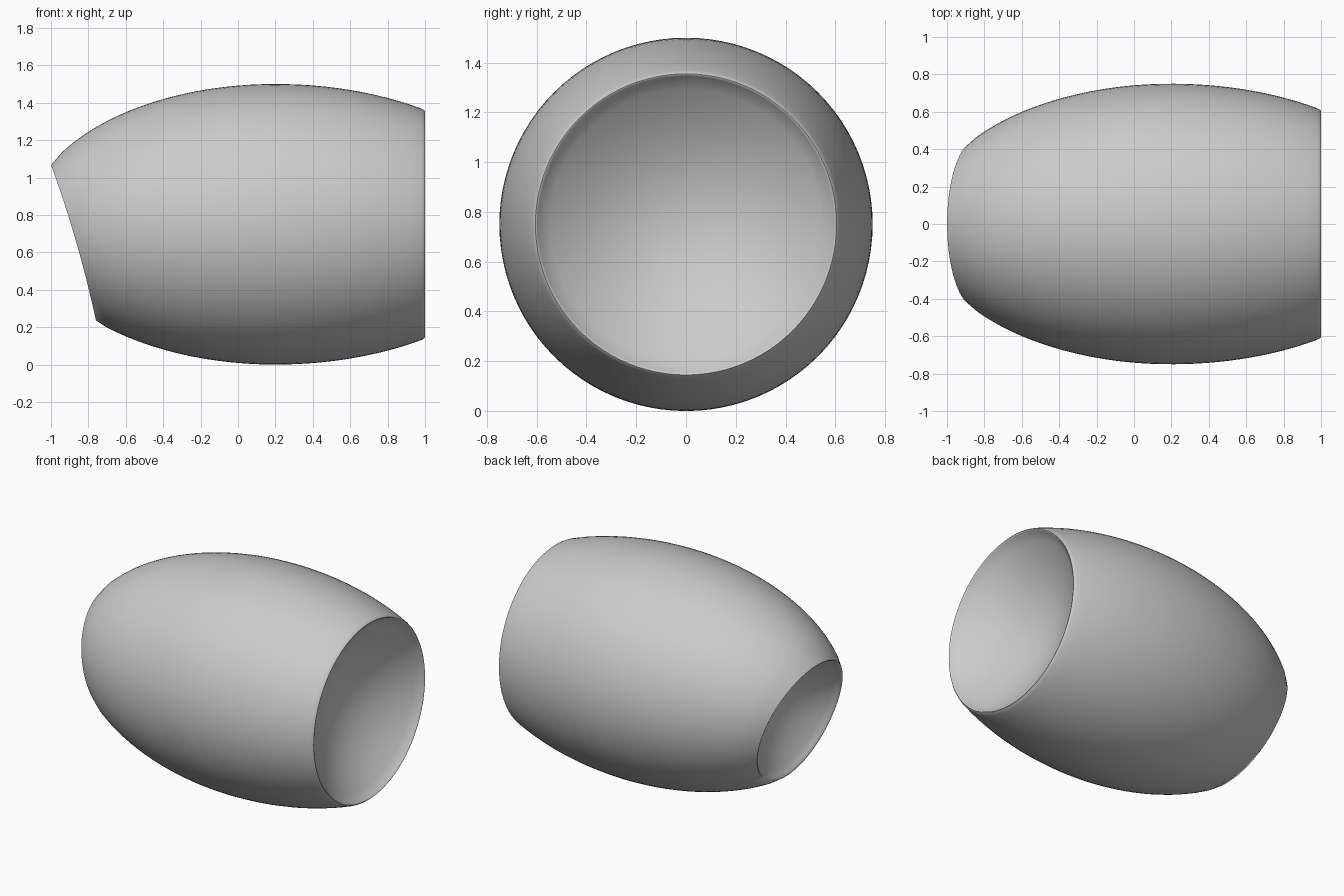
import bpy
import bmesh
from math import sin, cos, pi, sqrt
from mathutils import Vector

SEGMENTS = 96
MID_Z = 0.75      # height of the long axis
WIDEST = 0.2      # x of the widest ring

cube = bpy.data.objects.get("Cube")
if cube:
    bpy.data.objects.remove(cube, do_unlink=True)


def radius(x):
    """Barrel profile: two half ellipses meeting at the widest ring."""
    reach = 1.38 if x > WIDEST else 1.33
    return 0.75 * sqrt(max(0, 1 - ((x - WIDEST) / reach) ** 2))


def point(x, r, angle):
    return Vector((x, r * sin(angle), MID_Z + r * cos(angle)))


def slanted_end(angle):
    """Solve where the slanted, slightly hollow cut meets the barrel."""
    low, high = -1.2, -0.5
    for _ in range(40):
        x = (low + high) / 2
        t = (MID_Z + radius(x) * cos(angle) - 0.24) / 0.83
        cut = -0.76 - 0.24 * t + 0.06 * t * (1 - t)
        low, high = (x, high) if x < cut else (low, x)
    return x


angles = [2 * pi * i / SEGMENTS for i in range(SEGMENTS)]
ends = [slanted_end(a) for a in angles]
rim = [point(x, radius(x), a) for x, a in zip(ends, angles)]
centre = sum(rim, Vector()) / SEGMENTS
inward = Vector((0.96, 0, 0.28))
rings = []

# Slanted dish, from its floor out to a rounded lip
for k in range(1, 13):
    t = k / 12
    rings.append([centre + (p - centre) * 0.95 * t
                  + inward * (0.015 + 0.2 * (1 - t * t)) for p in rim])
rings.append([centre + (p - centre) * 0.965 + inward * 0.003 for p in rim])
rings.append([centre + (p - centre) * 0.985 for p in rim])

# Barrel wall
for k in range(1, 33):
    ring = []
    for x0, a in zip(ends, angles):
        x = x0 + (0.98 - x0) * k / 32
        ring.append(point(x, radius(x), a))
    rings.append(ring)

# Round lip and dish at the wide end
for x, r in ((0.993, 0.612), (1.0, 0.605), (0.998, 0.599), (0.99, 0.595)):
    rings.append([point(x, r, a) for a in angles])
for k in range(11, 0, -1):
    t = k / 12
    rings.append([point(0.99 - 0.25 * (1 - t * t), 0.595 * t, a)
                  for a in angles])

# Skin the rings and close both dish floors
bm = bmesh.new()
loops = [[bm.verts.new(p) for p in ring] for ring in rings]
for a, b in zip(loops, loops[1:]):
    for i in range(SEGMENTS):
        j = (i + 1) % SEGMENTS
        bm.faces.new((a[i], a[j], b[j], b[i]))
for loop, tip in ((loops[0], centre + inward * 0.215),
                  (loops[-1], Vector((0.74, 0, MID_Z)))):
    hub = bm.verts.new(tip)
    for i in range(SEGMENTS):
        bm.faces.new((loop[i], loop[(i + 1) % SEGMENTS], hub))
bmesh.ops.recalc_face_normals(bm, faces=bm.faces)
mesh = bpy.data.meshes.new("barrel_shell")
bm.to_mesh(mesh)
bm.free()

# Plain grey finish
grey = bpy.data.materials.new("light_grey")
grey.use_nodes = True
colour = (0.6, 0.6, 0.6, 1)
grey.diffuse_color = colour
grey.node_tree.nodes["Principled BSDF"].inputs["Base Color"].default_value = colour
mesh.materials.append(grey)

shell = bpy.data.objects.new("barrel_shell", mesh)
bpy.context.collection.objects.link(shell)
bpy.context.view_layer.objects.active = shell
shell.select_set(True)
bpy.ops.object.shade_smooth_by_angle(angle=pi / 3)
